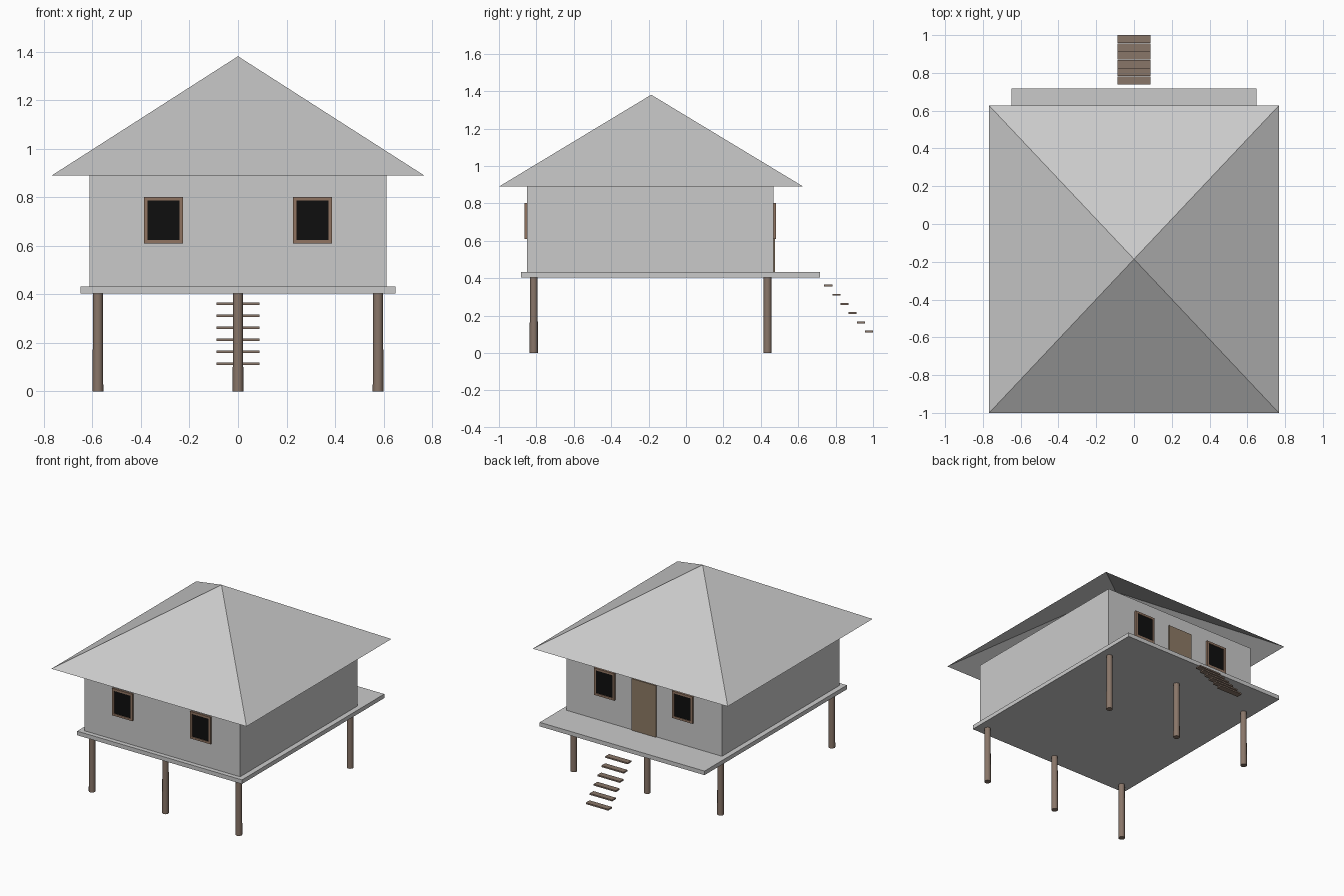
import bpy, bmesh, math

if "Cube" in bpy.data.objects:
    bpy.data.objects.remove(bpy.data.objects["Cube"])


def material(name, r, g, b):
    m = bpy.data.materials.new(name)
    m.diffuse_color = (r, g, b, 1)
    m.use_nodes = True
    m.node_tree.nodes["Principled BSDF"].inputs["Base Color"].default_value = m.diffuse_color
    return m


GREY = material("pale grey", 0.59, 0.59, 0.59)
WOOD = material("pole wood", 0.25, 0.18, 0.14)
TRIM = material("frame wood", 0.28, 0.175, 0.12)
DOOR = material("door wood", 0.27, 0.195, 0.13)
BLACK = material("window black", 0.0045, 0.0045, 0.0045)


def finish(name, bm, mat):
    bmesh.ops.recalc_face_normals(bm, faces=bm.faces)
    me = bpy.data.meshes.new(name)
    bm.to_mesh(me)
    bm.free()
    me.materials.append(mat)
    ob = bpy.data.objects.new(name, me)
    bpy.context.collection.objects.link(ob)
    return ob


def add_box(bm, x, y, z):
    """Add a box spanning the (min, max) pairs x, y and z."""
    verts = bmesh.ops.create_cube(bm, size=1)["verts"]
    for v in verts:
        v.co = [(r[0] + r[1]) / 2 + c * (r[1] - r[0]) for c, r in zip(v.co, (x, y, z))]


def box(name, mat, *spans):
    bm = bmesh.new()
    add_box(bm, *spans)
    return finish(name, bm, mat)


# Platform and walls
box("platform", GREY, (-0.648, 0.648), (-0.881, 0.717), (0.404, 0.433))
box("walls", GREY, (-0.611, 0.611), (-0.849, 0.468), (0.433, 0.89))

# Open-bottomed hipped roof
bm = bmesh.new()
eaves = [bm.verts.new((x, y, 0.89)) for x, y in
         ((-0.767, -1), (0.767, -1), (0.767, 0.627), (-0.767, 0.627))]
apex = bm.verts.new((0, -0.186, 1.381))
for i in range(4):
    bm.faces.new((eaves[i], eaves[(i + 1) % 4], apex))
finish("roof", bm, GREY)

# Six round stilts
for x in (-0.577, 0, 0.577):
    for y in (-0.814, 0.436):
        bpy.ops.mesh.primitive_cone_add(vertices=12, radius1=0.022, radius2=0.0205,
                                        depth=0.404, location=(x, y, 0.202))
        ob = bpy.context.object
        ob.name = "stilt"
        ob.data.materials.append(WOOD)
        bpy.ops.object.shade_smooth_by_angle(angle=math.radians(40))

# Windows on the front and back walls: four frame bars and a dark pane
W, H, T, ZC = 0.08, 0.096, 0.015, 0.705
for x in (-0.307, 0.307):
    for wall, out in ((-0.849, -1), (0.468, 1)):
        depth = sorted((wall, wall + out * 0.014))
        bm = bmesh.new()
        for s in (-1, 1):
            add_box(bm, sorted((x + s * W, x + s * (W - T))), depth, (ZC - H, ZC + H))
            add_box(bm, (x - W + T, x + W - T), depth,
                    sorted((ZC + s * H, ZC + s * (H - T))))
        finish("window_frame", bm, TRIM)
        box("window_pane", BLACK, (x - W + T, x + W - T),
            sorted((wall, wall + out * 0.009)), (ZC - H + T, ZC + H - T))

# Back door
box("door", DOOR, (-0.096, 0.096), (0.468, 0.476), (0.433, 0.80))

# Floating stair treads
for i in range(6):
    y, z = 0.739 + i * 0.0436, 0.361 - i * 0.0492
    box("stair_tread", WOOD, (-0.088, 0.088), (y, y + 0.043), (z - 0.005, z + 0.005))
